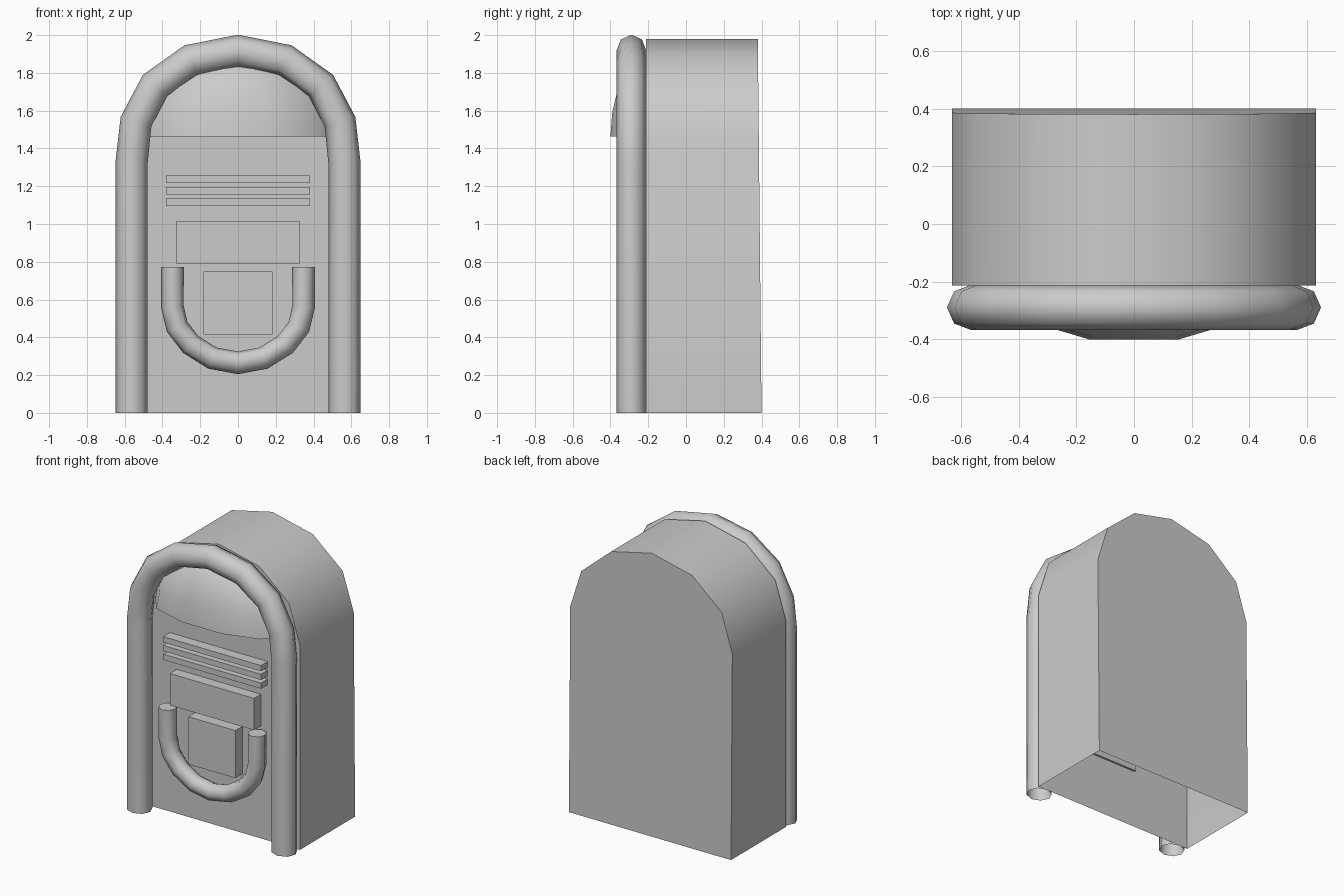
import bpy, bmesh
from math import sin, cos, pi, radians
from mathutils import Vector

if "Cube" in bpy.data.objects:
    bpy.data.objects.remove(bpy.data.objects["Cube"])


def finish(name, bm, smooth=None):
    bmesh.ops.recalc_face_normals(bm, faces=bm.faces)
    mesh = bpy.data.meshes.new(name)
    bm.to_mesh(mesh)
    bm.free()
    ob = bpy.data.objects.new(name, mesh)
    bpy.context.collection.objects.link(ob)
    if smooth:
        bpy.ops.object.select_all(action='DESELECT')
        bpy.context.view_layer.objects.active = ob
        ob.select_set(True)
        bpy.ops.object.shade_smooth_by_angle(angle=radians(smooth))
    return ob


def box(name, half_x, y0, y1, z0, z1):
    bm = bmesh.new()
    bmesh.ops.create_cube(bm, size=1)
    for v in bm.verts:
        v.co = (v.co.x * 2 * half_x, (y0 + y1) / 2 + v.co.y * (y1 - y0),
                (z0 + z1) / 2 + v.co.z * (z1 - z0))
    finish(name, bm)


def tube(name, half_path, y, r_side, r_depth, caps):
    """Eight-sided tube swept along a path in the xz plane, mirrored over x = 0."""
    pts = half_path + [(-x, z) for x, z in reversed(half_path[:-1])]
    pts = [Vector((x, y, z)) for x, z in pts]
    bm = bmesh.new()
    rings = []
    for i, p in enumerate(pts):
        d_in = (p - pts[max(i - 1, 0)]).normalized()
        d_out = (pts[min(i + 1, len(pts) - 1)] - p).normalized()
        t = (d_in + d_out).normalized()
        n = Vector((t.z, 0, -t.x))
        rings.append([bm.verts.new(p + n * r_side * cos(k * pi / 4)
                                   + Vector((0, r_depth * sin(k * pi / 4), 0)))
                      for k in range(8)])
    for a, b in zip(rings, rings[1:]):
        for k in range(8):
            j = (k + 1) % 8
            bm.faces.new((a[k], a[j], b[j], b[k]))
    if caps:
        bm.faces.new(rings[0])
        bm.faces.new(rings[-1])
    finish(name, bm, 50)


# Cabinet: arched shell, open underneath, back leaning slightly
arch = [(0.63 * cos(i * pi / 6), 1.44 + 0.54 * sin(i * pi / 6)) for i in range(7)]
profile = [(0.63, 0)] + arch + [(-0.63, 0)]
bm = bmesh.new()
front = [bm.verts.new((x, -0.213, z)) for x, z in profile]
back = [bm.verts.new((x, 0.40 - 0.01 * z, z)) for x, z in profile]
bm.faces.new(front)
bm.faces.new(back)
for i in range(len(profile) - 1):
    bm.faces.new((front[i], front[i + 1], back[i + 1], back[i]))
finish("cabinet", bm, 40)

# Large arch tube framing the front
tube("arch_tube",
     [(0.563, 0), (0.563, 1.33), (0.54, 1.542), (0.44, 1.733), (0.25, 1.868), (0, 1.917)],
     -0.289, 0.085, 0.079, False)

# U-shaped lower tube
tube("lower_tube",
     [(0.347, 0.772), (0.347, 0.56), (0.322, 0.455), (0.25, 0.362), (0.135, 0.29), (0, 0.265)],
     -0.283, 0.06, 0.06, True)

# Bulging display window: quarter ellipsoid under the arch
bm = bmesh.new()
rows = []
for r in range(5):
    e = r * pi / 10
    rows.append([bm.verts.new((0.5 * cos(e) * cos(a), -0.205 - 0.205 * cos(e) * sin(a),
                               1.462 + 0.42 * sin(e)))
                 for a in [k * pi / 5 for k in range(6)]])
top = bm.verts.new((0, -0.205, 1.882))
for a, b in zip(rows, rows[1:]):
    for k in range(5):
        bm.faces.new((a[k], a[k + 1], b[k + 1], b[k]))
for k in range(5):
    bm.faces.new((rows[-1][k], rows[-1][k + 1], top))
bm.faces.new(rows[0])
finish("display_window", bm, 50)

# Three trim bars, selector panel and speaker panel
for i in range(3):
    z = 1.094 + 0.0615 * i
    box(f"trim_bar_{i + 1}", 0.38, -0.288, -0.20, z, z + 0.04)
box("selector_panel", 0.327, -0.29, -0.20, 0.79, 1.013)
box("speaker_panel", 0.183, -0.29, -0.20, 0.414, 0.748)
